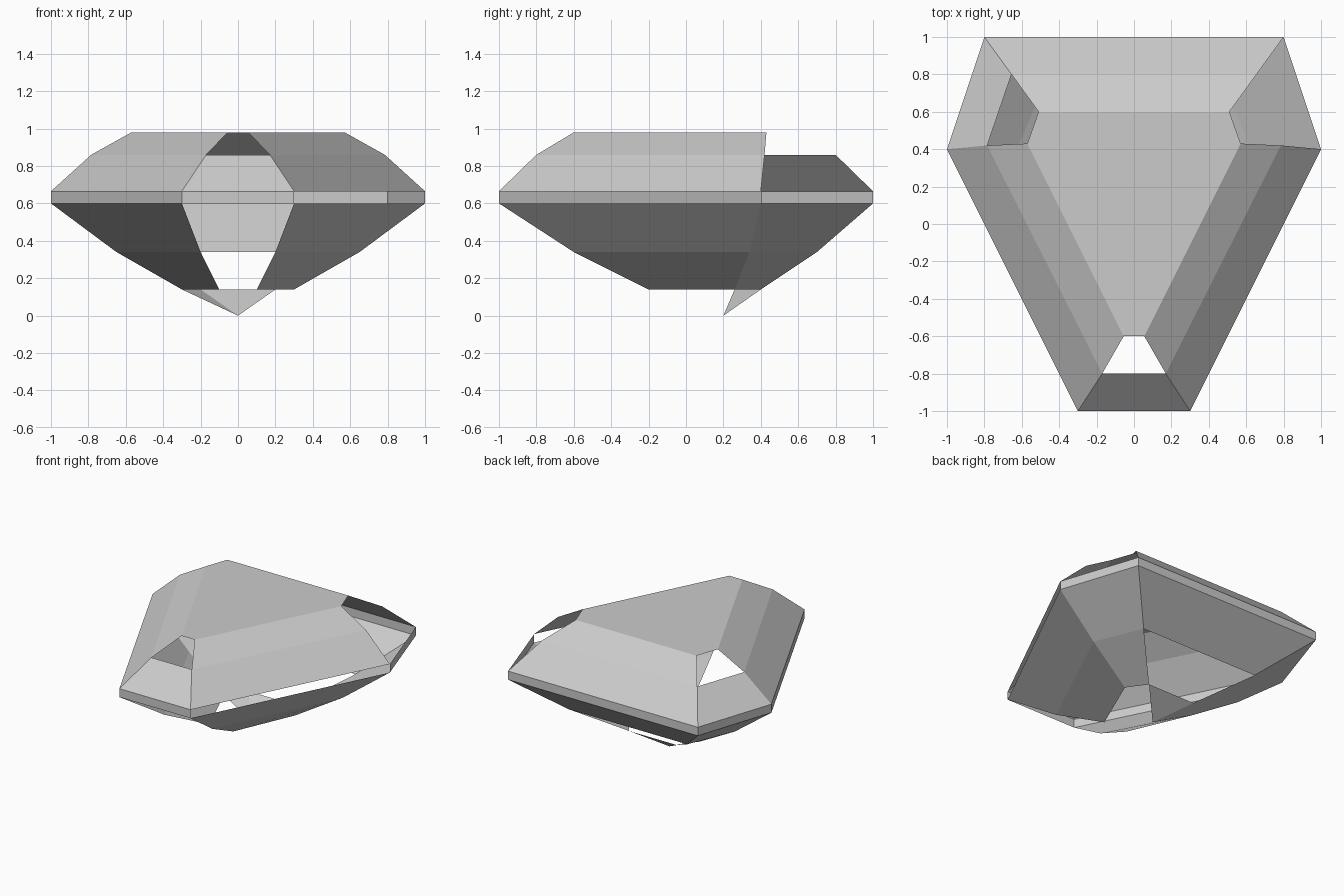
import bpy
import bmesh

if "Cube" in bpy.data.objects:
    bpy.data.objects.remove(bpy.data.objects["Cube"], do_unlink=True)

# One plain grey for the whole stone
grey = bpy.data.materials.new("stone_grey")
grey.use_nodes = True
colour = (0.6, 0.6, 0.6, 1)
grey.diffuse_color = colour
grey.node_tree.nodes["Principled BSDF"].inputs["Base Color"].default_value = colour

# Facet directions, in order around the outline
FRONT, LEFT, LEFT_CORNER, BACK, RIGHT_CORNER, RIGHT = range(6)
ALL_SIDES = {FRONT, LEFT, LEFT_CORNER, BACK, RIGHT_CORNER, RIGHT}


def ring(z, front, side, back):
    """Six-sided outline, mirrored across x, from three points on the left."""
    half = [front, side, back]
    outline = half + [(-x, y) for x, y in reversed(half)]
    outline = outline[-1:] + outline[:-1]
    return [(x, y, z) for x, y in outline]


def build(name, bands, cap=None):
    """Thin shell of facet bands; each band is (lower, upper, facets kept)."""
    bm = bmesh.new()
    for low, high, kept in bands:
        for i in sorted(kept):
            j = (i + 1) % 6
            corners = [low[i], low[j], high[j], high[i]]
            unique = list(dict.fromkeys(corners))
            bm.faces.new([bm.verts.new(p) for p in unique])
    if cap:
        bm.faces.new([bm.verts.new(p) for p in cap])
    bmesh.ops.remove_doubles(bm, verts=bm.verts[:], dist=0.0005)
    mesh = bpy.data.meshes.new(name)
    bm.to_mesh(mesh)
    bm.free()
    mesh.materials.append(grey)
    obj = bpy.data.objects.new(name, mesh)
    bpy.context.collection.objects.link(obj)
    return obj


# Outlines from the flat top down to the point
table = ring(0.98, (0.055, -0.6), (0.57, 0.43), (0.51, 0.6))
crown_mid = ring(0.86, (0.17, -0.8), (0.785, 0.42), (0.655, 0.8))
girdle_top = ring(0.665, (0.3, -1), (1, 0.4), (0.8, 1))
girdle_low = ring(0.6, (0.3, -1), (1, 0.4), (0.8, 1))
pavilion_mid = ring(0.34, (0.2, -0.6), (0.65, 0.34), (0.5, 0.7))
pavilion_low = ring(0.14, (0.1, -0.2), (0.3, 0.26), (0.2, 0.4))
point = [(0, 0.2, 0)] * 6

# Crown with open corners and the flat table on top
build("crown", [
    (girdle_top, crown_mid, ALL_SIDES - {LEFT_CORNER}),
    (crown_mid, table, {LEFT, BACK, RIGHT}),
], cap=table)

# Narrow belt, open along one long side
build("girdle", [(girdle_low, girdle_top, ALL_SIDES - {LEFT})])

# Lower facets, open at the front and under the back
build("pavilion", [
    (pavilion_mid, girdle_low, ALL_SIDES - {FRONT}),
    (pavilion_low, pavilion_mid, ALL_SIDES - {FRONT, BACK}),
])

# Two remaining facets that meet at the bottom point
build("culet", [(point, pavilion_low, {BACK, RIGHT_CORNER})])
